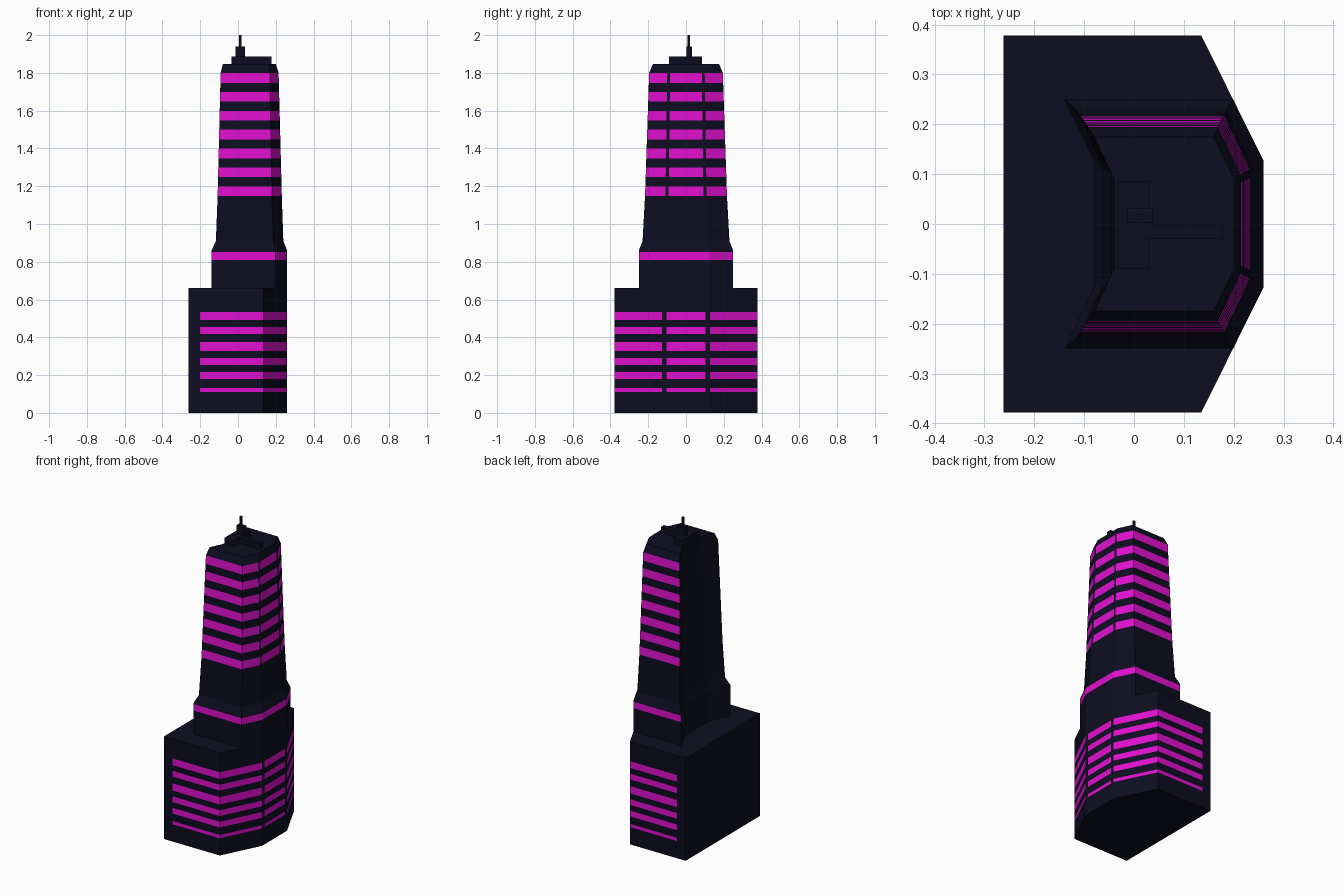
import bpy, bmesh

if "Cube" in bpy.data.objects:
    bpy.data.objects.remove(bpy.data.objects["Cube"])


def material(name, rgb):
    m = bpy.data.materials.new(name)
    m.diffuse_color = (*rgb, 1)
    m.use_nodes = True
    m.node_tree.nodes["Principled BSDF"].inputs["Base Color"].default_value = m.diffuse_color
    return m


NAVY = material("dark navy wall", (0.004, 0.004, 0.015))
PINK = material("magenta window", (0.75, 0.005, 0.62))


def finish(bm, name):
    bmesh.ops.recalc_face_normals(bm, faces=bm.faces)
    me = bpy.data.meshes.new(name)
    bm.to_mesh(me)
    bm.free()
    me.materials.append(NAVY)
    me.materials.append(PINK)
    ob = bpy.data.objects.new(name, me)
    bpy.context.collection.objects.link(ob)
    return ob


def loft(name, heights, half_ring, lit, bottom=True):
    """Stack mirrored rings; lit(z, segment) decides the window cells."""
    bm = bmesh.new()
    rings = []
    for z in heights:
        half = half_ring(z)
        pts = half + [(x, -y) for x, y in reversed(half)]
        rings.append([bm.verts.new((x, y, z)) for x, y in pts])
    n = len(rings[0])
    for k in range(len(rings) - 1):
        a, b = rings[k], rings[k + 1]
        zm = (heights[k] + heights[k + 1]) / 2
        for i in range(n):
            j = (i + 1) % n
            f = bm.faces.new((a[i], a[j], b[j], b[i]))
            seg = min(i, n - 2 - i) if i < n - 1 else -1   # same number on both sides
            f.material_index = int(lit(zm, seg))
    bm.faces.new(rings[-1])
    if bottom:
        bm.faces.new(rings[0])
    return finish(bm, name)


def inside(z, bands):
    return any(lo < z < hi for lo, hi in bands)


def edges(bands):
    return {z for band in bands for z in band}


# Podium: half-octagon front, blank back, six rows of windows
base_bands = [(0.111, 0.132), (0.18, 0.217), (0.254, 0.291),
              (0.328, 0.375), (0.418, 0.455), (0.492, 0.535)]
base_half = [(-0.262, 0.378), (-0.2, 0.378), (0.135, 0.378),
             (0.26, 0.127), (0.26, 0.104)]
loft("podium", sorted({0, 0.66} | edges(base_bands)), lambda z: base_half,
     lambda z, s: inside(z, base_bands) and s in (1, 2, 4))

# Tower: tapering body with a notch down the back
# z, back x, side y, chamfer start x, front x, chamfer end y
keys = [(0.66, -0.14, 0.25, 0.199, 0.26, 0.125),
        (0.86, -0.14, 0.25, 0.199, 0.26, 0.125),
        (0.91, -0.117, 0.23, 0.186, 0.24, 0.114),
        (1.148, -0.108, 0.217, 0.18, 0.232, 0.109),
        (1.80, -0.092, 0.195, 0.168, 0.215, 0.099),
        (1.848, -0.08, 0.175, 0.16, 0.2, 0.09)]


def tower_half(z):
    for a, b in zip(keys, keys[1:]):
        if z <= b[0]:
            t = (z - a[0]) / (b[0] - a[0])
            _, bx, sy, cx, fx, cy = (p + (q - p) * t for p, q in zip(a, b))
            return [(bx + fx - cx, cy), (bx, sy), (cx, sy), (fx, cy), (fx, cy * 0.85)]


band = [(0.81, 0.852)]
tower_bands = [(1.148 + 0.1 * i, 1.199 + 0.1 * i) for i in range(6)] + [(1.747, 1.80)]
loft("tower", sorted({k[0] for k in keys} | edges(band + tower_bands)), tower_half,
     lambda z, s: (inside(z, band) and s in (1, 2, 3, 4))
     or (inside(z, tower_bands) and s in (1, 2, 4)), bottom=False)


def box(name, x0, x1, y0, y1, z0, z1):
    bm = bmesh.new()
    bmesh.ops.create_cube(bm, size=1)
    for v in bm.verts:
        v.co = (x1 if v.co.x > 0 else x0, y1 if v.co.y > 0 else y0, z1 if v.co.z > 0 else z0)
    return finish(bm, name)


# Roof plant rooms and mast
box("roof_block", -0.034, 0.03, -0.09, 0.085, 1.84, 1.888)
box("roof_duct", 0.0, 0.178, -0.03, 0.0, 1.84, 1.886)
box("mast_base", -0.013, 0.038, 0.003, 0.032, 1.88, 1.94)
box("mast", 0.006, 0.018, 0.008, 0.02, 1.93, 2.0)
